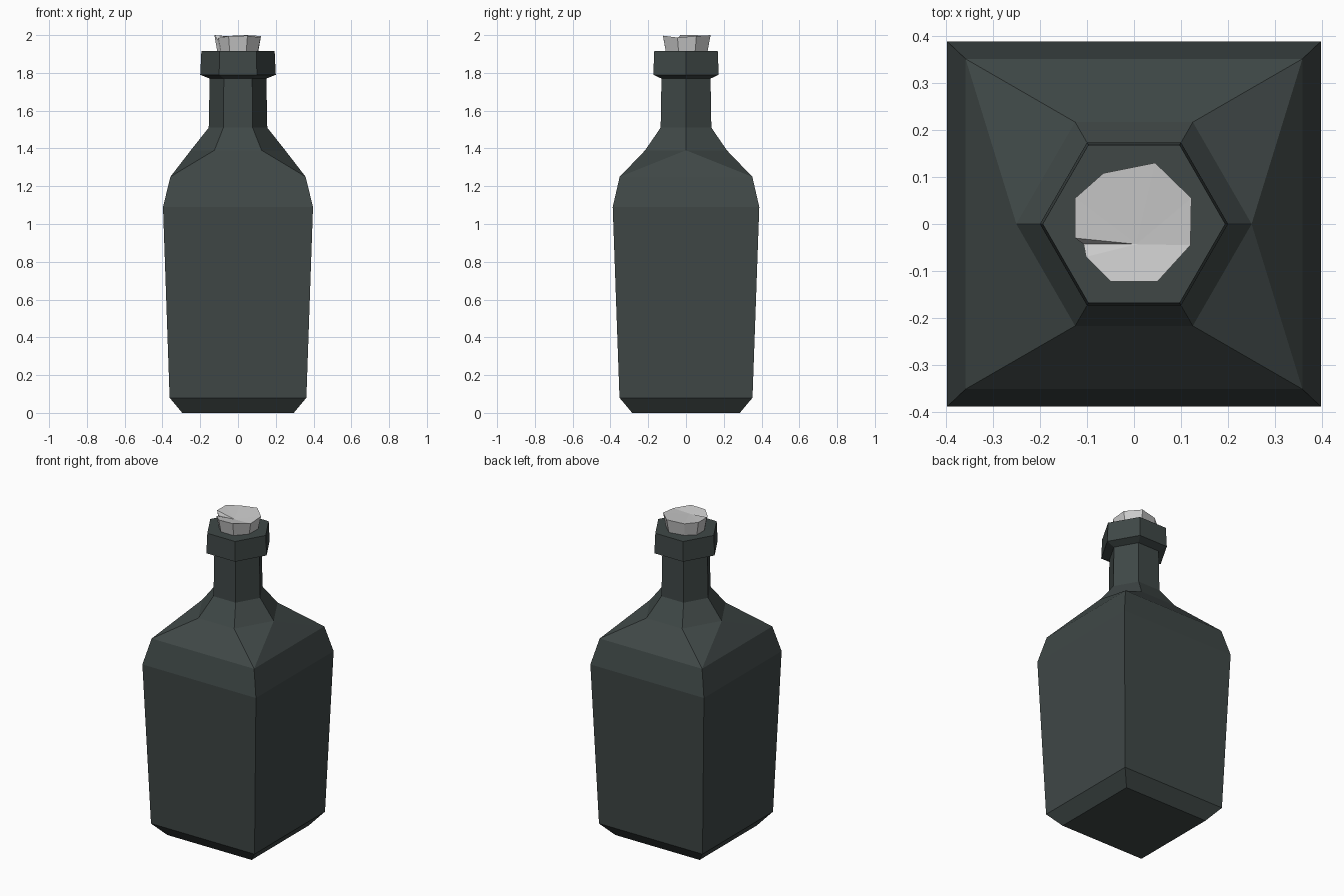
import bpy, bmesh, math

if "Cube" in bpy.data.objects:
    bpy.data.objects.remove(bpy.data.objects["Cube"])


def material(name, rgb):
    m = bpy.data.materials.new(name)
    m.diffuse_color = (*rgb, 1)
    m.use_nodes = True
    m.node_tree.nodes["Principled BSDF"].inputs["Base Color"].default_value = m.diffuse_color
    return m


def ring(bm, points):
    return [bm.verts.new(p) for p in points]


def bridge(bm, a, b):
    n = len(a)
    for i in range(n):
        j = (i + 1) % n
        bm.faces.new((a[i], a[j], b[j], b[i]))


def finish(bm, name, mat):
    bmesh.ops.recalc_face_normals(bm, faces=bm.faces[:])
    me = bpy.data.meshes.new(name)
    bm.to_mesh(me)
    bm.free()
    me.materials.append(mat)
    ob = bpy.data.objects.new(name, me)
    bpy.context.collection.objects.link(ob)
    return ob


glass = material("dark_glass", (0.050, 0.064, 0.062))
cork_grey = material("pale_cork", (0.60, 0.60, 0.60))

# Bottle: square body rings
bm = bmesh.new()
body = [(0.0, 0.295, 0.285), (0.08, 0.362, 0.352),
        (1.09, 0.397, 0.388), (1.25, 0.358, 0.351)]
squares = [ring(bm, [(x, y, z), (-x, y, z), (-x, -y, z), (x, -y, z)])
           for z, x, y in body]
for a, b in zip(squares, squares[1:]):
    bridge(bm, a, b)
bm.faces.new(squares[0])

# Hexagonal shoulder top, neck and lip
neck = [(1.39, 0.25), (1.51, 0.155), (1.77, 0.15),
        (1.79, 0.20), (1.915, 0.194)]
hexes = [ring(bm, [(r * math.cos(i * math.pi / 3),
                    r * math.sin(i * math.pi / 3), z) for i in range(6)])
         for z, r in neck]
for a, b in zip(hexes, hexes[1:]):
    bridge(bm, a, b)
bm.faces.new(hexes[-1])

# Shoulder: square to hexagon transition
s, h = squares[-1], hexes[0]
for f in ((s[0], s[1], h[2], h[1]), (s[2], s[3], h[5], h[4]),
          (s[0], h[1], h[0]), (s[1], h[3], h[2]),
          (s[2], h[4], h[3]), (s[3], h[0], h[5]),
          (s[3], s[0], h[0]), (s[1], s[2], h[3])):
    bm.faces.new(f)
finish(bm, "bottle", glass)

# Cork: uneven tapered stopper with a chipped, dished top
rim = [(0.122, 0.055, 1.995), (0.045, 0.13, 2.0), (-0.065, 0.108, 1.995),
       (-0.125, 0.055, 2.0), (-0.125, -0.03, 2.0), (-0.107, -0.043, 1.975),
       (-0.102, -0.07, 1.985), (-0.05, -0.122, 1.995),
       (0.05, -0.122, 1.997), (0.12, -0.045, 1.987)]
bm = bmesh.new()
top = ring(bm, rim)
mid = ring(bm, [(x * 0.88, y * 0.88, 1.915) for x, y, z in rim])
low = ring(bm, [(x * 0.75, y * 0.75, 1.82) for x, y, z in rim])
bridge(bm, mid, top)
bridge(bm, low, mid)
bm.faces.new(low)
centre = bm.verts.new((0.005, -0.043, 1.983))
for i in range(len(top)):
    bm.faces.new((top[i], top[(i + 1) % len(top)], centre))
finish(bm, "cork", cork_grey)
